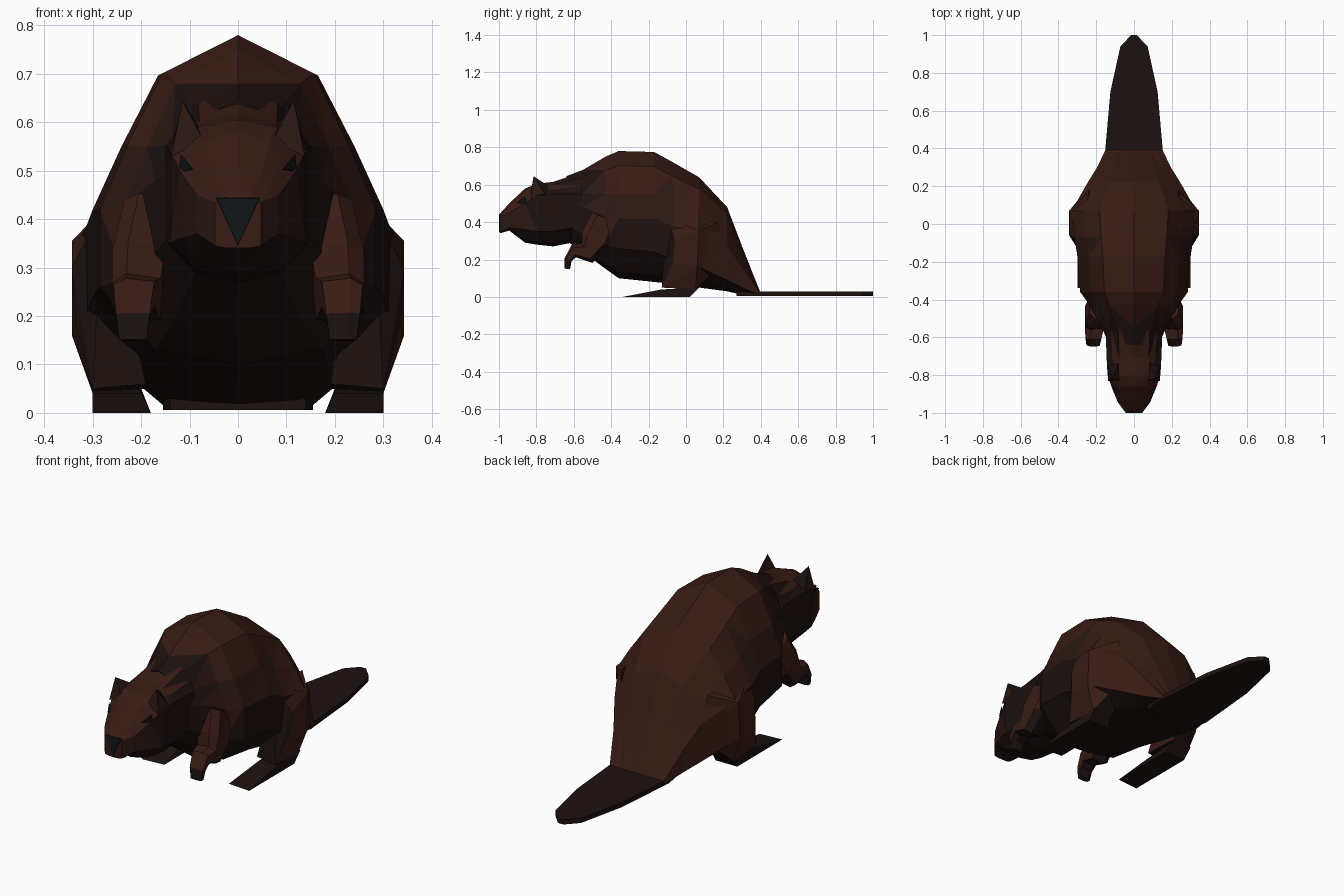
import bpy, bmesh
from mathutils import Vector

if "Cube" in bpy.data.objects:
    bpy.data.objects.remove(bpy.data.objects["Cube"])


def material(name, r, g, b):
    m = bpy.data.materials.new(name)
    m.diffuse_color = (r, g, b, 1)
    m.use_nodes = True
    m.node_tree.nodes["Principled BSDF"].inputs["Base Color"].default_value = m.diffuse_color
    return m


MATS = [material("brown_fur", 0.040, 0.011, 0.007),
        material("dark_fur", 0.012, 0.006, 0.005),
        material("mid_fur", 0.024, 0.009, 0.006),
        material("nose_black", 0.006, 0.008, 0.009)]


def finish(name, bm, pick=lambda c, n: 0):
    """Turn a bmesh into a flat-shaded object; pick chooses a material per face."""
    bmesh.ops.recalc_face_normals(bm, faces=bm.faces)
    bm.normal_update()
    for f in bm.faces:
        f.material_index = pick(f.calc_center_median(), f.normal)
    me = bpy.data.meshes.new(name)
    bm.to_mesh(me)
    bm.free()
    for m in MATS:
        me.materials.append(m)
    ob = bpy.data.objects.new(name, me)
    bpy.context.collection.objects.link(ob)
    return ob


def skin(bm, rings):
    """Bridge closed rings of equal count and cap both ends."""
    vs = [[bm.verts.new(p) for p in r] for r in rings]
    n = len(vs[0])
    for a, b in zip(vs, vs[1:]):
        for i in range(n):
            j = (i + 1) % n
            bm.faces.new((a[i], a[j], b[j], b[i]))
    bm.faces.new(vs[0])
    bm.faces.new(vs[-1])


def section(y, top, bot, w, hi, lo):
    """Twelve-point symmetrical cross-section."""
    d, e = top - hi, lo - bot
    half = [(0.55 * w, top - 0.22 * d), (0.8 * w, top - 0.63 * d), (w, hi),
            (w, lo), (0.6 * w, bot + 0.2 * e)]
    pts = [(0, top)] + half + [(0, bot)] + [(-x, z) for x, z in reversed(half)]
    return [Vector((x, y, z)) for x, z in pts]


def loft(name, rows, pick):
    bm = bmesh.new()
    skin(bm, [section(*r) for r in rows])
    bmesh.ops.triangulate(bm, faces=[f for f in bm.faces if len(f.verts) == 4],
                          quad_method='SHORT_EDGE')
    return finish(name, bm, pick)


def hull(name, pts, side=1, pick=lambda c, n: 0):
    bm = bmesh.new()
    for x, y, z in pts:
        bm.verts.new((x * side, y, z))
    res = bmesh.ops.convex_hull(bm, input=bm.verts)
    loose = [g for g in res["geom_interior"] if isinstance(g, bmesh.types.BMVert)]
    bmesh.ops.delete(bm, geom=loose, context='VERTS')
    return finish(name, bm, pick)


def limb(name, path, side, pick):
    """Four-sided tube along (x, y, z, half width, half depth) points."""
    bm, rings = bmesh.new(), []
    pts = [Vector(p[:3]) for p in path]
    for i, p in enumerate(path):
        t = (pts[min(i + 1, len(pts) - 1)] - pts[max(i - 1, 0)]).normalized()
        u = Vector((1, 0, 0))
        v = t.cross(u).normalized()
        ring = [pts[i] + u * a * p[3] + v * b * p[4]
                for a, b in ((1, .6), (.4, 1), (-1, .8), (-1, -.8), (.4, -1), (1, -.6))]
        rings.append([Vector((q.x * side, q.y, q.z)) for q in ring])
    skin(bm, rings)
    return finish(name, bm, pick)


def body_pick(c, n):
    if n.z < -0.25 or c.y < -0.5:
        return 1
    if -0.4 < c.y < 0 and 0.22 < c.z < 0.42:
        return 1
    return 2 if 0.42 < c.z < 0.6 and c.y < -0.05 else 0


def head_pick(c, n):
    if n.z < -0.3 or (c.y > -0.83 and abs(n.x) > 0.6):
        return 1
    return 2 if abs(n.x) > 0.75 else 0


# Body with the sloping rump
loft("body", [
    (-0.64, 0.645, 0.30, 0.13, 0.50, 0.38),
    (-0.55, 0.68, 0.24, 0.17, 0.48, 0.33),
    (-0.43, 0.75, 0.15, 0.235, 0.43, 0.28),
    (-0.36, 0.78, 0.10, 0.285, 0.42, 0.26),
    (-0.17, 0.775, 0.08, 0.30, 0.42, 0.24),
    (-0.07, 0.72, 0.07, 0.315, 0.38, 0.20),
    (0.07, 0.64, 0.05, 0.33, 0.36, 0.16),
    (0.22, 0.48, 0.03, 0.245, 0.28, 0.09),
    (0.30, 0.27, 0.012, 0.195, 0.16, 0.05),
    (0.395, 0.03, 0.006, 0.15, 0.025, 0.012)], body_pick)

# Head and muzzle
loft("head", [
    (-0.995, 0.445, 0.34, 0.047, 0.435, 0.345),
    (-0.945, 0.50, 0.355, 0.085, 0.45, 0.37),
    (-0.86, 0.58, 0.29, 0.12, 0.50, 0.36),
    (-0.80, 0.605, 0.28, 0.14, 0.54, 0.35),
    (-0.71, 0.615, 0.27, 0.145, 0.55, 0.35),
    (-0.56, 0.665, 0.30, 0.15, 0.55, 0.38)], head_pick)

# Nose
hull("nose", [(-0.046, -0.99, 0.445), (0.046, -0.99, 0.445), (0, -0.99, 0.345),
              (-0.044, -1.0, 0.443), (0.044, -1.0, 0.443), (0, -1.0, 0.347)],
     pick=lambda c, n: 3)

# Flat paddle tail
outline = [(0.14, 0.27), (0.155, 0.36), (0.125, 0.70), (0.072, 0.94), (0.015, 1.0)]
hull("tail", [(s * x, y, z) for x, y in outline for s in (1, -1)
              for z in (0.006, 0.03)], pick=lambda c, n: 1)

for side, label in ((1, "left"), (-1, "right")):
    # Ears and eyes
    hull("ear_" + label, [(0.07, -0.83, 0.56), (0.138, -0.83, 0.53), (0.14, -0.74, 0.53),
                          (0.08, -0.73, 0.59), (0.115, -0.815, 0.645)], side,
         lambda c, n: 1 if n.y > 0 else 2)
    hull("eye_" + label, [(0.095, -0.905, 0.505), (0.118, -0.86, 0.535),
                          (0.122, -0.85, 0.495), (0.09, -0.87, 0.50)], side,
         lambda c, n: 3)
    # Bent front leg with drooping paw
    limb("front_leg_" + label, [
        (0.185, -0.43, 0.42, 0.05, 0.08), (0.205, -0.48, 0.31, 0.055, 0.085),
        (0.21, -0.53, 0.235, 0.05, 0.06), (0.215, -0.60, 0.245, 0.042, 0.035),
        (0.217, -0.63, 0.20, 0.035, 0.02), (0.217, -0.635, 0.15, 0.028, 0.015)], side,
        lambda c, n: 1 if n.z < -0.2 or c.z < 0.2 else 0)
    # Haunch
    hull("haunch_" + label, [
        (0.343, 0.07, 0.355), (0.343, 0.06, 0.16), (0.343, -0.06, 0.30),
        (0.335, -0.07, 0.18), (0.30, -0.13, 0.05), (0.30, 0.05, 0.04),
        (0.19, -0.12, 0.06), (0.19, 0.07, 0.05), (0.22, 0.22, 0.20),
        (0.24, 0.17, 0.40), (0.28, -0.10, 0.42)], side,
        lambda c, n: 1 if n.y < -0.4 or n.z < -0.5 else 0)
    # Flat hind foot
    hull("hind_foot_" + label, [
        (0.18, -0.33, 0.0), (0.30, -0.34, 0.0), (0.18, 0.02, 0.0), (0.30, 0.02, 0.0),
        (0.20, -0.13, 0.04), (0.30, -0.13, 0.04), (0.20, 0.07, 0.05), (0.30, 0.07, 0.05)],
        side, lambda c, n: 1)
